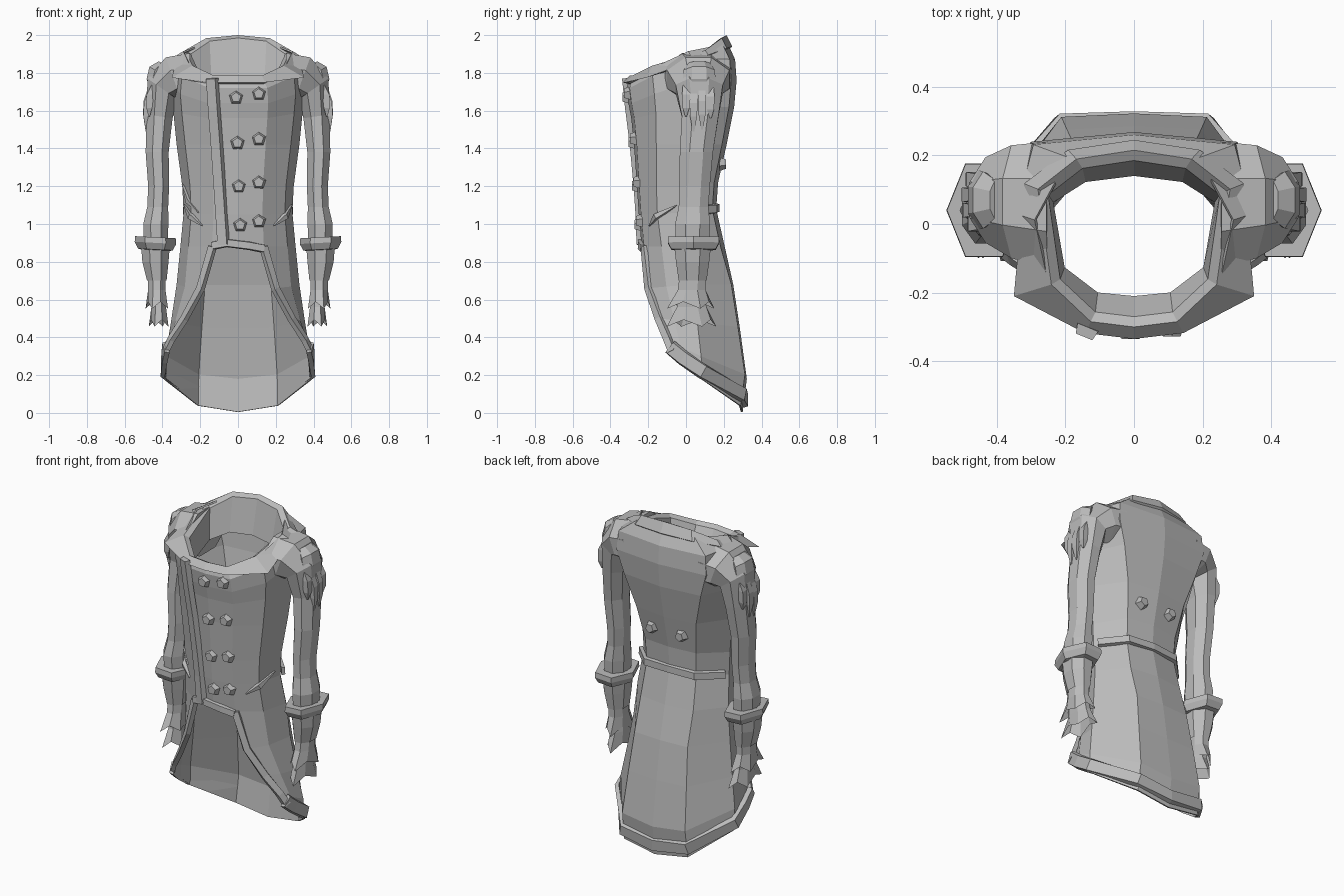
import bpy, bmesh, math
from mathutils import Vector, Matrix

if "Cube" in bpy.data.objects:
    bpy.data.objects.remove(bpy.data.objects["Cube"])

cloth = bpy.data.materials.new("grey cloth")
cloth.diffuse_color = (0.5, 0.5, 0.5, 1)
cloth.use_nodes = True
cloth.node_tree.nodes["Principled BSDF"].inputs["Base Color"].default_value = cloth.diffuse_color


def finish(name, bm, mirror=False, solid=0.0):
    me = bpy.data.meshes.new(name)
    bm.to_mesh(me)
    bm.free()
    me.materials.append(cloth)
    ob = bpy.data.objects.new(name, me)
    bpy.context.collection.objects.link(ob)
    if solid:
        m = ob.modifiers.new("thickness", 'SOLIDIFY')
        m.thickness, m.offset = solid, -1
    if mirror:
        ob.modifiers.new("mirror", 'MIRROR')
    return ob


def loft(name, rings, closed=True, caps=False, mirror=False, solid=0.0, recalc=False):
    """Skin a list of point rings, top to bottom."""
    bm = bmesh.new()
    vs = [[bm.verts.new(p) for p in r] for r in rings]
    n = len(rings[0])
    for a, b in zip(vs, vs[1:]):
        for j in range(n if closed else n - 1):
            k = (j + 1) % n
            bm.faces.new((a[j], b[j], b[k], a[k]))
    if caps:
        bm.faces.new(vs[0])
        bm.faces.new(vs[-1])
    if recalc or caps:
        bmesh.ops.recalc_face_normals(bm, faces=bm.faces)
    return finish(name, bm, mirror, solid)


def section(w, yf, yb, zf, zs, zb, back=.58, side=.6):
    """Right half of a body cross-section, front centre to back centre."""
    shape = [(0, 0, zf), (.45, .03, zf), (.86, .24, .6 * zf + .4 * zs),
             (1, side, zs), (back, .95, .2 * zs + .8 * zb), (0, 1, zb)]
    return [Vector((w * u, yf + (yb - yf) * v, z)) for u, v, z in shape]


def flip(p):
    return Vector((-p[0], p[1], p[2]))


def full(half):
    """Closed ring from a half that starts and ends on the centre plane."""
    return half + [flip(p) for p in half[-2:0:-1]]


def oval(cx, cy, z, rx, ry, n=8, zig=0.0, pitch=0.0, phase=.5):
    """Ring of points; pitch swings its outer side upward."""
    pts, t = [], math.radians(pitch)
    for k in range(n):
        a = 2 * math.pi * (k + phase) / n
        s = (-1) ** k if zig else 0
        u = rx * (1 + .13 * s) * math.cos(a)
        pts.append((cx + u * math.cos(t), cy + ry * (1 + .13 * s) * math.sin(a),
                    z - zig * s + u * math.sin(t)))
    return pts


def trim(name, pts, width, thick, mirror=False, taper=False):
    """Flat raised band along a path, facing away from the body axis."""
    pts = [Vector(p) for p in pts]
    rings = []
    for i, p in enumerate(pts):
        t = (pts[min(i + 1, len(pts) - 1)] - pts[max(i - 1, 0)]).normalized()
        n = Vector((p.x, p.y - .03, 0)).normalized()
        n = (n - t * n.dot(t)).normalized()
        f = .15 if taper and i in (0, len(pts) - 1) else 1
        s = t.cross(n) * width / 2 * f
        o = n * thick / 2 * f
        rings.append([p + s - o, p + s * .8 + o, p - s * .8 + o, p - s - o])
    return loft(name, rings, caps=True, mirror=mirror)


# torso shell with a broad shoulder yoke
rows = [(.29, -.30, .22, 1.77, 1.915, 1.96, .66), (.345, -.315, .26, 1.72, 1.88, 1.87, .85),
        (.355, -.305, .268, 1.64, 1.76, 1.76, .85), (.345, -.29, .255, 1.56, 1.62, 1.62, .75),
        (.325, -.275, .215, 1.42, 1.42, 1.42, .62),
        (.295, -.26, .17, 1.2, 1.2, 1.22, .58), (.288, -.25, .16, 1.05, 1.06, 1.08, .58),
        (.305, -.235, .205, .88, .88, .88, .58)]
halves = [section(*r) for r in rows]
loft("torso", [full(h) for h in halves], solid=.01)

# skirt, open at the front and longest at the back
skirt = [halves[-1][1:]]
for ex, ey, ez, w, ys, zs, yb, zb in [
        (.20, -.20, .66, .325, .04, .68, .25, .68),
        (.285, -.145, .50, .355, .06, .48, .285, .45),
        (.355, -.10, .39, .385, .08, .30, .322, .18),
        (.385, -.075, .325, .39, .09, .175, .30, .004)]:
    skirt.append([Vector(p) for p in (
        (ex, ey, ez), (ex + .65 * (w - ex), ey + .4 * (ys - ey), ez + .45 * (zs - ez)),
        (w, ys, zs), (.55 * w, yb - .01, zb + .2 * (zs - zb)), (0, yb, zb))])
loft("skirt", [h + [flip(p) for p in h[-2::-1]] for h in skirt], closed=False, solid=.01)

# hem band around the bottom and trim up the open front edges
hem = [p.lerp(q, .36) for p, q in zip(skirt[-1], skirt[-2])]
hem = [p + Vector((p.x, p.y, 0)).normalized() * .008 for p in hem]
trim("hem_band", hem + [flip(p) for p in hem[-2::-1]], .08, .025)
trim("front_edge_trim", [h[0] for h in skirt], .045, .025, mirror=True)
trim("waist_front_trim", [(-.137, -.225, .885), (-.06, -.24, .90), (.06, -.24, .885),
                          (.137, -.225, .87)], .045, .03)

# overlapping front flap edge
trim("flap_edge", [(-.14, -.315, 1.77), (-.13, -.30, 1.62), (-.115, -.275, 1.42),
                   (-.10, -.255, 1.2), (-.09, -.245, 1.05), (-.08, -.24, .89)], .065, .03)

# collar: lining, rim and turned-down outside with pointed lapels
collar = [section(*r, .6, .78) for r in [
    (.235, -.21, .14, 1.66, 1.72, 1.78), (.25, -.27, .185, 1.77, 1.90, 1.985),
    (.28, -.30, .215, 1.785, 1.92, 2.0), (.32, -.335, .245, 1.75, 1.895, 1.94),
    (.30, -.30, .22, 1.74, 1.87, 1.92)]]
collar[3][2] = Vector((.35, -.21, 1.775))
loft("collar", [full(h) for h in collar])

# back belt
belt = [(.285, .03, 1.07), (.165, .155, 1.08), (0, .167, 1.085)]
trim("back_belt", belt + [flip(p) for p in belt[-2::-1]], .05, .02)

# sleeves, growing out of the shoulder and bending down
loft("sleeve", [oval(*r[:5], 8, 0, r[5]) for r in [
    (.25, .055, 1.775, .14, .20, 88), (.34, .065, 1.765, .135, .178, 70),
    (.40, .07, 1.715, .105, .135, 35), (.415, .075, 1.57, .075, .105, 8),
    (.428, .055, 1.38, .066, .095, 0), (.42, .045, 1.2, .06, .088, 0),
    (.425, .04, 1.09, .06, .085, 0), (.435, .035, 1.0, .072, .10, 0),
    (.435, .035, .90, .068, .095, 0)]], mirror=True, recalc=True, caps=True)

# turned-back cuffs
loft("cuff", [oval(.437, .04, z, rx, ry, 6, 0, 3, 0) for z, rx, ry in [
    (.93, .07, .09), (.93, .108, .155), (.90, .11, .157), (.865, .092, .135), (.86, .07, .09)]],
    mirror=True, recalc=True)
loft("lower_sleeve", [oval(*r) for r in [
    (.437, .035, .88, .082, .105), (.437, .035, .80, .075, .095), (.43, .035, .70, .056, .08)]],
    mirror=True, recalc=True)

# two tiers of wrist ruffle
loft("upper_ruffle", [oval(.43, .035, .72, .05, .075), oval(.43, .03, .65, .05, .08),
                      oval(.43, .025, .57, .057, .12, 8, .018)], mirror=True, recalc=True)
loft("lower_ruffle", [oval(.425, .03, .62, .04, .075), oval(.42, .03, .56, .042, .085),
                      oval(.42, .03, .475, .05, .125, 8, .018)], mirror=True, recalc=True)

# shoulder cap and hanging tassels
loft("shoulder_cap", [oval(*r, 0, 30) for r in [
    (.40, .07, 1.85, .025, .06, 7), (.43, .07, 1.81, .05, .085, 7),
    (.445, .07, 1.745, .05, .09, 7), (.44, .07, 1.71, .04, .075, 7)]],
    mirror=True, caps=True)
for i, (x, y, top, tip) in enumerate([(.465, .0, 1.76, 1.57), (.48, .04, 1.75, 1.49),
                                      (.482, .085, 1.76, 1.50), (.47, .13, 1.75, 1.56)]):
    mid = (top + tip) / 2
    loft(f"shoulder_tassel_{i + 1}", [
        oval(x - .03, y, top, .015, .02, 4), oval(x, y, mid + .02, .026, .03, 4),
        oval(x + .005, y, mid - .05, .022, .026, 4), oval(x + .005, y, tip, .005, .006, 4)],
        mirror=True, caps=True)

# pinched waist folds at the front sides
trim("waist_fold", [(.19, -.195, .99), (.245, -.155, 1.04), (.285, -.05, 1.10)],
     .035, .04, mirror=True, taper=True)
trim("left_waist_fold", [(-.21, -.185, 1.06), (-.255, -.13, 1.12), (-.295, -.04, 1.21)],
     .03, .04, taper=True)


def button(name, x, y, z, facing):
    bm = bmesh.new()
    turn = Matrix.Rotation(math.pi / 2 * -facing, 4, 'X')
    bmesh.ops.create_cone(bm, cap_ends=True, segments=5, radius1=.04, radius2=.027, depth=.035,
                          matrix=Matrix.Translation((x, y, z)) @ turn)
    finish(name, bm)


# two columns of front buttons, and a pair on the back
for i, (z, y) in enumerate([(1.67, -.318), (1.43, -.288), (1.2, -.268), (.995, -.255)]):
    button(f"front_button_left_{i + 1}", -.01 + .007 * i, y, z, -1)
    button(f"front_button_right_{i + 1}", .11, y + .008, z + .02, -1)
for s in (-1, 1):
    button(f"back_button_{'left' if s < 0 else 'right'}", .1 * s, .195, 1.32, 1)
